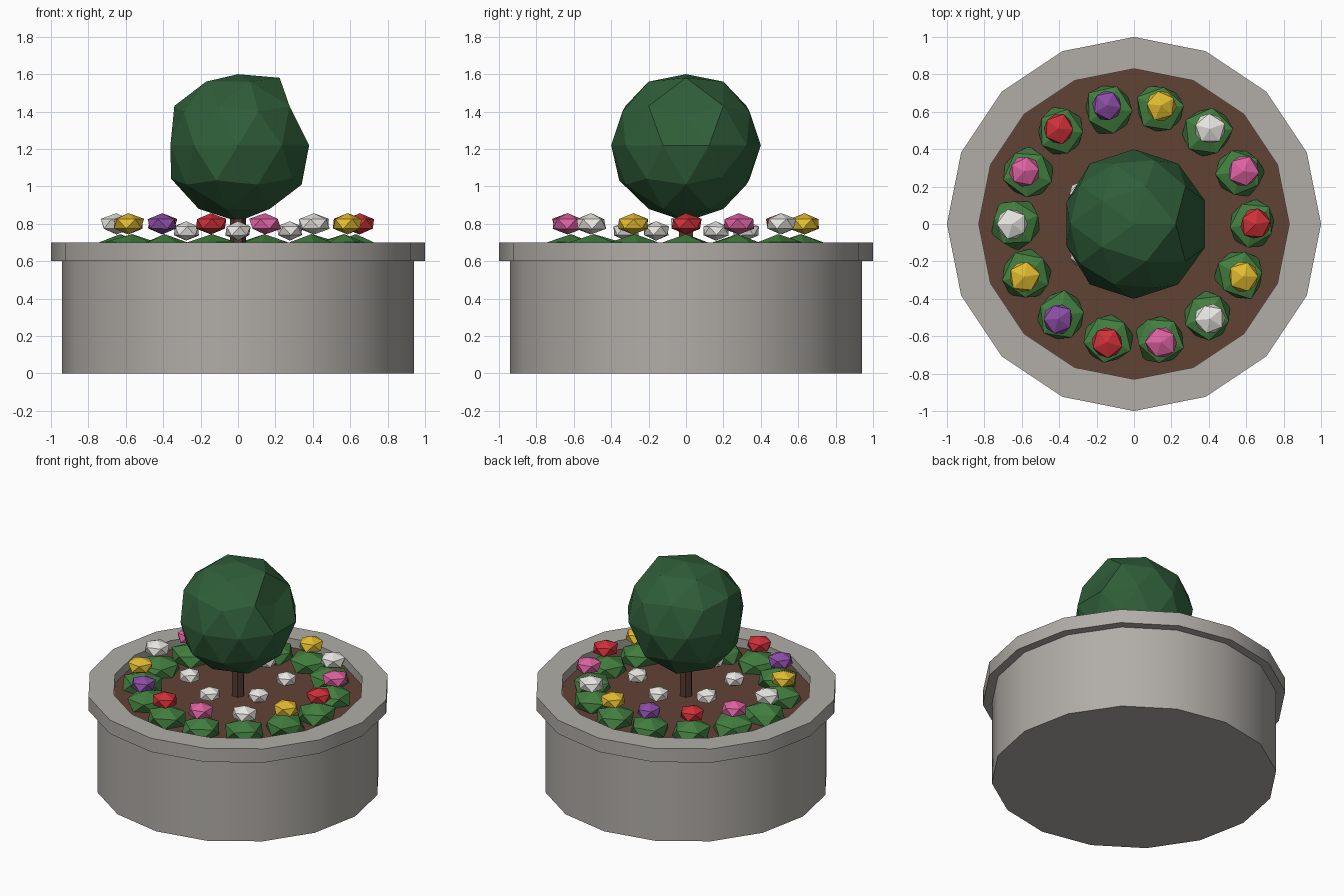
import bpy, bmesh, math, random
from mathutils import Vector, Matrix

random.seed(7)
cube = bpy.data.objects.get("Cube")
if cube:
    bpy.data.objects.remove(cube, do_unlink=True)


def material(name, *rgb):
    m = bpy.data.materials.new(name)
    m.use_nodes = True
    color = (*rgb, 1.0)
    m.diffuse_color = color
    bsdf = next(n for n in m.node_tree.nodes if n.type == 'BSDF_PRINCIPLED')
    bsdf.inputs["Base Color"].default_value = color
    return m


stone = material("stone", 0.44, 0.42, 0.39)
soil_brown = material("soil brown", 0.12, 0.055, 0.036)
bark = material("bark", 0.09, 0.042, 0.027)
dark_green = material("dark green", 0.028, 0.11, 0.04)
leaf_green = material("leaf green", 0.055, 0.21, 0.05)
red = material("red", 0.62, 0.03, 0.04)
pink = material("pink", 0.72, 0.12, 0.36)
white = material("white", 0.8, 0.79, 0.75)
yellow = material("yellow", 0.76, 0.5, 0.03)
purple = material("purple", 0.26, 0.075, 0.38)


def finish(bm, name, mat, smooth=False):
    bmesh.ops.recalc_face_normals(bm, faces=bm.faces)
    mesh = bpy.data.meshes.new(name)
    bm.to_mesh(mesh)
    bm.free()
    mesh.materials.append(mat)
    ob = bpy.data.objects.new(name, mesh)
    bpy.context.collection.objects.link(ob)
    if smooth:
        bpy.ops.object.select_all(action='DESELECT')
        ob.select_set(True)
        bpy.context.view_layer.objects.active = ob
        bpy.ops.object.shade_smooth_by_angle(angle=math.radians(30))
    return ob


def lathe(name, profile, mat, sides, smooth=False):
    """Turn an (r, z) profile about the z axis."""
    bm = bmesh.new()
    verts = [bm.verts.new((r, 0, z)) for r, z in profile]
    edges = [bm.edges.new(pair) for pair in zip(verts, verts[1:])]
    bmesh.ops.spin(bm, geom=verts + edges, cent=(0, 0, 0), axis=(0, 0, 1),
                   angle=math.tau, steps=sides)
    bmesh.ops.remove_doubles(bm, verts=bm.verts, dist=0.0005)
    return finish(bm, name, mat, smooth)


def clump(name, center, radius, height, mat, jitter, turn):
    """Flattened faceted ball with slightly uneven corners."""
    bm = bmesh.new()
    bmesh.ops.create_icosphere(bm, subdivisions=1, radius=1)
    for v in bm.verts:
        k = random.uniform(1 - jitter, 1 + jitter)
        v.co.x *= k * radius
        v.co.y *= k * radius
        v.co.z *= height * (k if abs(v.co.z) < 0.9 else 1)
    bmesh.ops.transform(bm, verts=bm.verts,
                        matrix=Matrix.Translation(center) @ Matrix.Rotation(turn, 4, 'Z'))
    return finish(bm, name, mat)


# Round planter with an overhanging rim, and the soil inside
lathe("planter", [(0, 0), (0.94, 0), (0.94, 0.6), (1, 0.6), (1, 0.7), (0.83, 0.7), (0.83, 0.6)],
      stone, 16, smooth=True)
lathe("soil", [(0, 0.635), (0.83, 0.635)], soil_brown, 16)

# Small tree: trunk and faceted crown with a few pushed corners
lathe("trunk", [(0, 0.62), (0.045, 0.62), (0.04, 0.95), (0, 0.95)], bark, 6)
bm = bmesh.new()
bmesh.ops.create_icosphere(bm, subdivisions=2, radius=0.4)
pushes = [((0, 0, 1), 0.95), ((0.53, 0, 0.85), 1.06), ((0.89, 0, 0.45), 0.83),
          ((-0.28, -0.85, -0.45), 1.05), ((-0.95, -0.31, 0), 0.95),
          ((-0.95, 0.31, 0), 0.95), ((0.72, 0.53, -0.45), 0.93), ((0, 0, -1), 1.02)]
for v in bm.verts:
    direction = v.co.normalized()
    for target, k in pushes:
        if (direction - Vector(target)).length < 0.1:
            v.co *= k
    v.co.z += 1.22
finish(bm, "tree_crown", dark_green)

# Outer ring: leafy clumps, each carrying a blossom
blossoms = [red, pink, white, yellow, purple]
count = 14
for i in range(count):
    a = math.tau * i / count
    x, y = math.cos(a), math.sin(a)
    clump(f"leaves_{i + 1}", (0.63 * x, 0.63 * y, 0.665), 0.145, 0.08,
          leaf_green, 0.1, random.uniform(0, math.tau))
    clump(f"blossom_{i + 1}", (0.65 * x, 0.65 * y, 0.8), 0.09, 0.057,
          blossoms[i % 5], 0.06, random.uniform(0, math.tau))

# Inner ring: white blossoms around the trunk
for i in range(6):
    a = math.tau * (i + 0.5) / 6
    clump(f"inner_blossom_{i + 1}", (0.32 * math.cos(a), 0.32 * math.sin(a), 0.762),
          0.077, 0.052, white, 0.06, random.uniform(0, math.tau))
